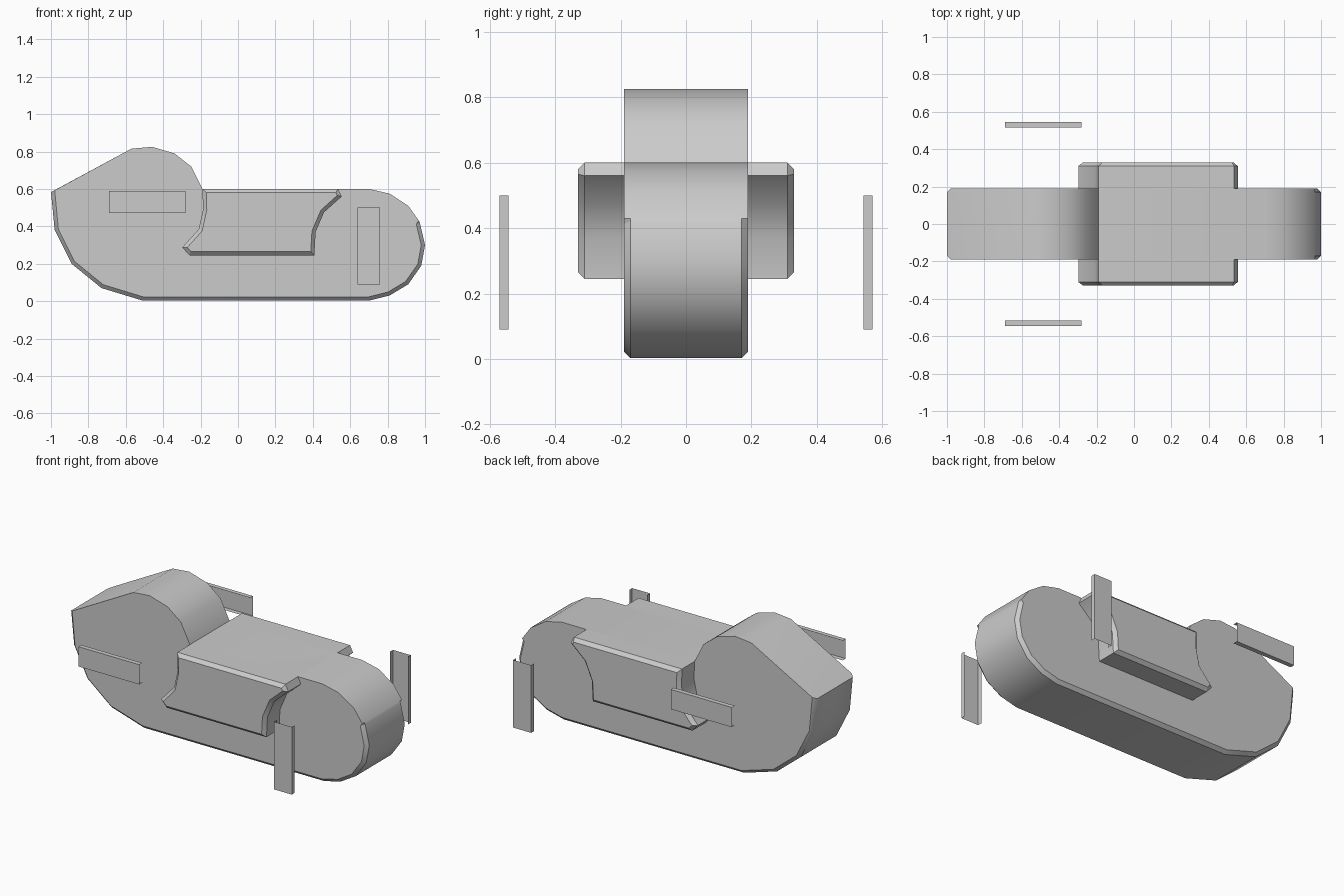
import bpy, bmesh, math
from mathutils import Vector

if "Cube" in bpy.data.objects:
    bpy.data.objects.remove(bpy.data.objects["Cube"])


def make_object(name, bm, smooth=False):
    bmesh.ops.recalc_face_normals(bm, faces=bm.faces[:])
    mesh = bpy.data.meshes.new(name)
    bm.to_mesh(mesh)
    bm.free()
    ob = bpy.data.objects.new(name, mesh)
    bpy.context.collection.objects.link(ob)
    if smooth:
        bpy.ops.object.select_all(action='DESELECT')
        ob.select_set(True)
        bpy.context.view_layer.objects.active = ob
        bpy.ops.object.shade_smooth_by_angle(angle=math.radians(32))
    return ob


def inset_profile(pts, d, flags):
    # Mitred inward offset of a clockwise profile, only at flagged corners
    out = []
    n = len(pts)
    for i in range(n):
        p = Vector(pts[i])
        if not flags[i]:
            out.append(p)
            continue
        a = (p - Vector(pts[i - 1])).normalized()
        b = (Vector(pts[(i + 1) % n]) - p).normalized()
        na, nb = Vector((a.y, -a.x)), Vector((b.y, -b.x))
        out.append(p + (na + nb) * d / max(0.4, 1 + na.dot(nb)))
    return out


def chamfered_prism(name, pts, half_width, chamfer, flags):
    inner = inset_profile(pts, chamfer, flags)
    bm = bmesh.new()
    rings = []
    for prof, y in ((inner, -half_width), (pts, chamfer - half_width),
                    (pts, half_width - chamfer), (inner, half_width)):
        rings.append([bm.verts.new((p[0], y, p[1])) for p in prof])
    n = len(pts)
    for r, s in zip(rings, rings[1:]):
        for i in range(n):
            j = (i + 1) % n
            bm.faces.new((r[i], r[j], s[j], s[i]))
    bm.faces.new(rings[0])
    bm.faces.new(rings[-1])
    return make_object(name, bm, True)


# Central hull: sharp upper rim, chamfered nose, belly and tail
upper = [(-0.57, 0.815), (-0.46, 0.825), (-0.34, 0.79), (-0.25, 0.72),
         (-0.19, 0.60), (0.70, 0.60), (0.81, 0.575), (0.91, 0.51),
         (0.967, 0.43)]
lower = [(0.972, 0.42), (1.0, 0.30), (0.98, 0.19), (0.91, 0.09),
         (0.81, 0.03), (0.70, 0.003), (-0.51, 0.003), (-0.73, 0.07),
         (-0.89, 0.20), (-0.98, 0.38)]
rear_tip = [(-1.0, 0.583)]
hull = chamfered_prism("hull", upper + lower + rear_tip, 0.19, 0.02,
                       [False] * len(upper) + [True] * len(lower) + [False])
# Chamfer the rear tip along its slanted roof edge
for v in hull.data.vertices:
    if abs(v.co.x + 1.0) < 1e-4 and abs(v.co.y) > 0.18:
        v.co.x, v.co.z = -0.98, 0.593

# Saddle block across the hull
saddle = [(-0.19, 0.60), (0.535, 0.60), (0.555, 0.56), (0.46, 0.475),
          (0.415, 0.37), (0.408, 0.245), (-0.26, 0.245), (-0.298, 0.287),
          (-0.21, 0.385), (-0.187, 0.49)]
chamfered_prism("saddle_block", saddle, 0.33, 0.02, [True] * len(saddle))


# Floating side plates: open channels with a web and two long flanges
def channel(name, x0, x1, z0, z1, y_in, y_out, along_x):
    if along_x:
        edges = [((x0, z0), (x1, z0)), ((x0, z1), (x1, z1))]
    else:
        edges = [((x0, z0), (x0, z1)), ((x1, z0), (x1, z1))]
    bm = bmesh.new()
    outer = []
    for p, q in edges:
        pin, qin = [bm.verts.new((a[0], y_in, a[1])) for a in (p, q)]
        pout, qout = [bm.verts.new((a[0], y_out, a[1])) for a in (p, q)]
        bm.faces.new((pin, qin, qout, pout))
        outer.append((pout, qout))
    (a, b), (c, d) = outer
    bm.faces.new((a, b, d, c))
    make_object(name, bm)


for side, s in (("front", -1), ("back", 1)):
    channel(side + "_rear_plate", -0.69, -0.28, 0.47, 0.59,
            s * 0.517, s * 0.545, True)
    channel(side + "_nose_plate", 0.64, 0.76, 0.09, 0.50,
            s * 0.542, s * 0.57, False)
